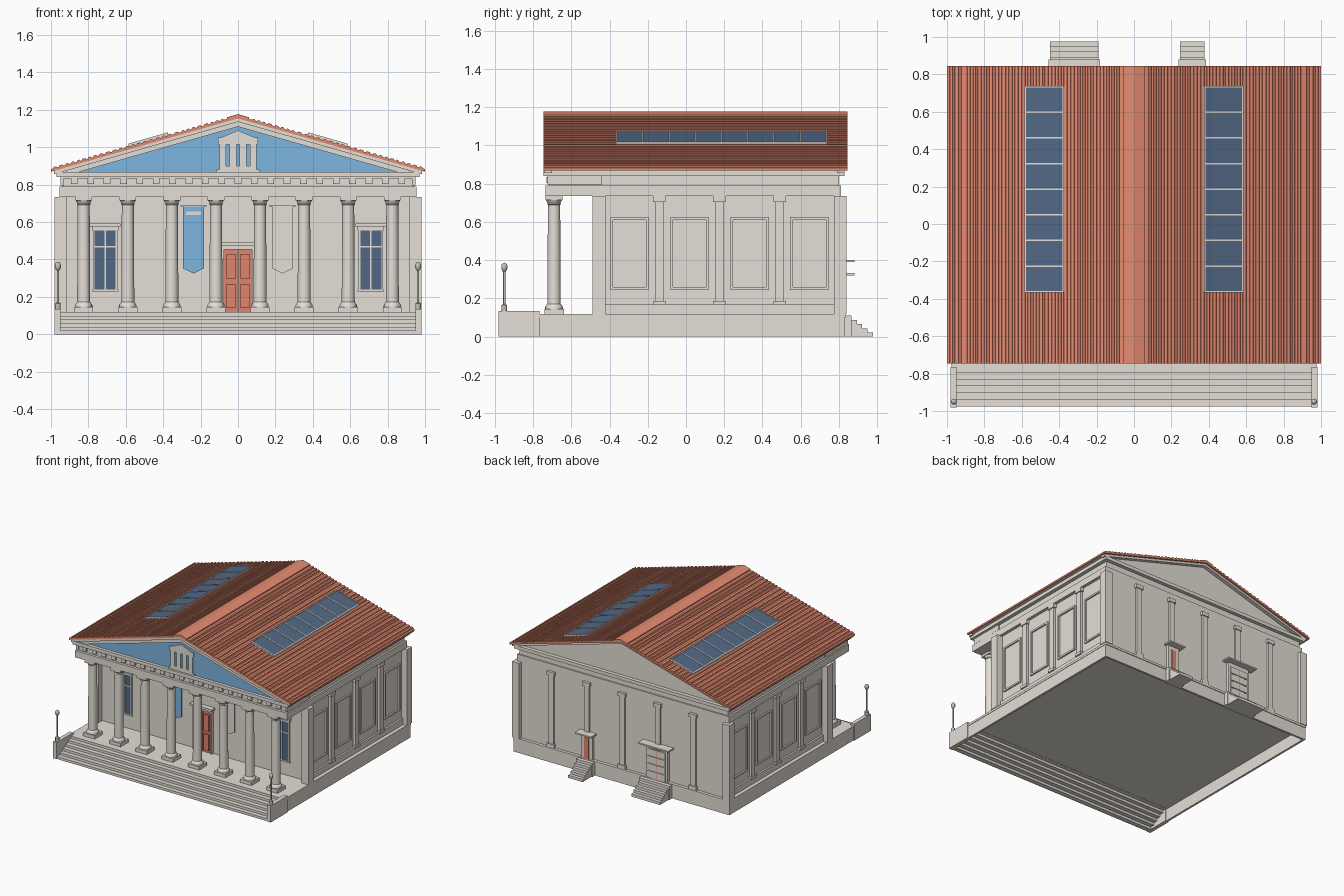
import bpy, bmesh, math, random
from mathutils import Matrix

random.seed(4)
cube = bpy.data.objects.get("Cube")
if cube:
    bpy.data.objects.remove(cube, do_unlink=True)


def material(name, r, g, b):
    mat = bpy.data.materials.new(name)
    mat.use_nodes = True
    mat.diffuse_color = (r, g, b, 1)
    mat.node_tree.nodes["Principled BSDF"].inputs["Base Color"].default_value = (r, g, b, 1)
    return mat


STONE = material("pale stone", .78, .74, .675)
TILE = material("terracotta tile", .78, .26, .165)
DOOR = material("door red", .74, .235, .16)
SKY = material("pediment blue", .2, .465, .75)
GLASS = material("dark glass", .085, .14, .235)
METAL = material("lamp grey", .55, .53, .5)

FLOOR, BEAM, CORNICE, EAVE = .118, .735, .84, .868   # main heights
FRONT, WALL, BACK = -.745, -.44, .845                # main depths


def finish(name, bm, mat, mirror=False):
    bmesh.ops.recalc_face_normals(bm, faces=bm.faces)
    mesh = bpy.data.meshes.new(name)
    bm.to_mesh(mesh)
    bm.free()
    mesh.materials.append(mat)
    obj = bpy.data.objects.new(name, mesh)
    bpy.context.collection.objects.link(obj)
    if mirror:
        obj.modifiers.new("Mirror", "MIRROR")
    return obj


def box(x0, x1, y0, y1, z0, z1):
    return [(x0, z0), (x1, z0), (x1, z1), (x0, z1)], y0, y1


def roof_z(x):
    return 1.172 - .285 * abs(x)


def slab(x0, x1, y0, y1, low, high, taper=0):
    """Board that follows the roof, offset up or down, with its top narrowed."""
    a, b = roof_z(x0), roof_z(x1)
    return [(x0, a + low), (x1, b + low), (x1 - taper, roof_z(x1 - taper) + high),
            (x0 + taper, roof_z(x0 + taper) + high)], y0, y1


def part(name, mat, pieces, mirror=False):
    """One object made of prisms: an x-z outline pushed from y0 to y1."""
    bm = bmesh.new()
    for outline, y0, y1 in pieces:
        near = [bm.verts.new((x, y0, z)) for x, z in outline]
        far = [bm.verts.new((x, y1, z)) for x, z in outline]
        bm.faces.new(near)
        bm.faces.new(far[::-1])
        for i in range(len(near)):
            j = (i + 1) % len(near)
            bm.faces.new((near[i], far[i], far[j], near[j]))
    return finish(name, bm, mat, mirror)


def lathe(name, mat, profile, x, y, sides=20):
    bm = bmesh.new()
    verts = [bm.verts.new((r, 0, z)) for r, z in profile]
    edges = [bm.edges.new(pair) for pair in zip(verts, verts[1:])]
    bmesh.ops.spin(bm, geom=verts + edges, cent=(0, 0, 0), axis=(0, 0, 1),
                   angle=math.tau, steps=sides, use_duplicate=False)
    bmesh.ops.remove_doubles(bm, verts=bm.verts, dist=.0005)
    bmesh.ops.transform(bm, matrix=Matrix.Translation((x, y, 0)), verts=bm.verts)
    obj = finish(name, bm, mat)
    bpy.ops.object.select_all(action="DESELECT")
    obj.select_set(True)
    bpy.context.view_layer.objects.active = obj
    bpy.ops.object.shade_smooth_by_angle(angle=math.radians(35))


# Hollow platform, open-backed front steps and cheek walls
part("platform", STONE, [box(-.975, .975, -.77, .835, .1, FLOOR)])
part("platform_side", STONE, [box(.955, .972, -.77, .83, 0, .1)], True)
part("platform_back", STONE, [box(-.96, .96, .813, .83, 0, .1)])
part("front_steps", STONE, [box(-.95, .95, -.975 + .036 * i, -.935 + .036 * i, .0197 * i, .0197 * (i + 1))
                            for i in range(6)])
part("cheek_wall", STONE, [box(.948, .98, -.98, -.765, 0, .135)], True)

# Lamps on the cheek walls
for side, label in ((1, "left"), (-1, "right")):
    lathe(label + "_lamp", METAL, [(0, .135), (.015, .135), (.015, .165), (.006, .17), (.006, .34),
          (.011, .345), (.016, .358), (.016, .372), (.01, .383), (0, .388)], side * .963, -.95, 12)

# Hall with corner piers and plinth
part("hall", STONE, [box(-.93, .93, WALL, .81, FLOOR, BEAM)])
part("front_pier", STONE, [box(.915, .98, -.49, -.42, FLOOR, BEAM)], True)
part("back_pier", STONE, [box(.915, .98, .775, .84, FLOOR, BEAM)], True)
part("side_plinth", STONE, [box(.92, .945, -.43, .78, FLOOR, .17)], True)

# Side pilasters and framed panels
for y in (-.14, .175, .49):
    part("side_pilaster", STONE, [box(.92, .95, y - .023, y + .023, .17, BEAM),
         box(.92, .958, y - .033, y + .033, .705, BEAM),
         box(.92, .958, y - .033, y + .033, .165, .187)], True)
for y in (-.295, .018, .333, .645):
    w, low, high, t = .1, .245, .625, .014
    part("side_panel", STONE, [box(.92, .942, y - w, y + w, low, low + t),
         box(.92, .942, y - w, y + w, high - t, high),
         box(.92, .942, y - w, y - w + t, low, high),
         box(.92, .942, y + w - t, y + w, low, high)], True)

# Back pilasters
for i in range(-2, 3):
    x = .32 * i
    part("back_pilaster", STONE, [box(x - .023, x + .023, .8, .825, FLOOR, BEAM),
         box(x - .033, x + .033, .8, .832, .705, BEAM),
         box(x - .033, x + .033, .8, .832, FLOOR, .15)])

# Back doors with canopies and stairs
for label, x, half, wide, top in (("small", .312, .04, .073, .32), ("large", -.32, .085, .137, .39)):
    part(label + "_back_door_frame", STONE, [box(x - half - .012, x + half + .012, .8, .832, FLOOR, top)])
    part(label + "_back_door", DOOR, [box(x - half / 2, x + half / 2, .83, .835, FLOOR, top - .03)])
    part(label + "_canopy", STONE, [box(x - wide, x + wide, .8, .88, top, top + .012)])
    part(label + "_back_stairs", STONE, [box(x - wide, x + wide, .81, .865, 0, .11)] +
         [box(x - wide + .008, x + wide - .008, .82, .865 + .028 * i, 0, .11 - .022 * i)
          for i in range(1, 5)])
part("large_back_door_panels", STONE, [box(x + s * .042 - .038, x + s * .042 + .038, .83, .84,
     .122 + .06 * i, .175 + .06 * i) for s in (-1, 1) for i in range(4)])

# Portico columns
for i in range(8):
    x, y = (i - 3.5) * .2357, -.69
    part("column_blocks", STONE, [box(x - .051, x + .051, y - .051, y + .051, FLOOR, .146),
         box(x - .045, x + .045, y - .045, y + .045, .715, BEAM)])
    lathe("column", STONE, [(.046, .14), (.046, .155), (.04, .166), (.035, .172), (.032, .69),
          (.037, .694), (.034, .7), (.043, .717)], x, y)

# Entablature with frieze blocks
part("architrave", STONE, [box(-.955, .955, -.735, .81, BEAM, .79)])
part("frieze", STONE, [box(-.94, .94, -.715, .80, .785, CORNICE),
                       box(-.95, .95, -.725, -.44, .832, CORNICE)])
part("frieze_blocks", STONE, [box(.0875 * i - .018, .0875 * i + .018, -.73, -.71, .803, .834)
                              for i in range(-10, 11)])
part("frieze_side", STONE, [box(.93, .95, -.725, -.44, .795, .833)], True)
part("cornice", STONE, [box(-.97, .97, FRONT, .83, CORNICE, EAVE)])

# Gables: core, blue field and raking cornices
part("gable_core", STONE, [([(-.99, EAVE), (.99, EAVE), (0, 1.15)], -.715, .80)])
part("front_gable_field", SKY, [([(-.9, EAVE), (.9, EAVE), (0, 1.125)], -.72, -.713)])
part("raking_cornice", STONE, [slab(0, .985, -.742, -.70, -.036, -.015),
                               slab(0, .92, -.733, -.70, -.062, -.034),
                               slab(0, .985, .79, .83, -.036, -.015)], True)

# Small temple relief on the gable
near, far = -.729, -.719
part("temple_relief", STONE, [box(-.115, .115, near, far, EAVE, .882),
     box(-.1, .1, near, far, .882, .9), box(-.108, .108, near, far, 1.015, 1.052),
     ([(-.09, 1.052), (.09, 1.052), (0, 1.09)], near, far)] +
     [box(x - .018, x + .018, near, far, .9, 1.015) for x in (-.081, -.027, .027, .081)])

# Roof deck, raised ribs and ridge
part("roof_deck", TILE, [slab(0, 1, FRONT, BACK, -.018, -.004)], True)
ribs, x = [], .075
while x < .97:
    width = random.uniform(.018, .026)
    ribs.append(slab(x, min(x + width, 1), FRONT, BACK, -.008, .003, .004))
    x += width + random.uniform(.006, .014)
part("roof_ribs", TILE, ribs, True)
part("ridge_cap", TILE, [slab(0, .06, FRONT, BACK, -.01, .005)], True)

# Skylights
left, right, start, pitch = .378, .582, -.362, .137
end = start + 8 * pitch
part("skylight_glass", GLASS, [slab(left, right, start, end, -.01, .010)], True)
part("skylight_frame", STONE,
     [slab(left, right, start + pitch * i - .004, start + pitch * i + .004, -.01, .014) for i in range(9)] +
     [slab(x - .004, x + .004, start, end, -.01, .014) for x in (left, right)], True)

# Front windows
x, w, low, high, y = .71, .056, .24, .555, WALL - .012
part("window_glass", GLASS, [box(x - w, x + w, WALL - .006, WALL, low, high)], True)
part("window_frame", STONE, [box(x - w - .01, x - w, y, WALL, low, high),
     box(x + w, x + w + .01, y, WALL, low, high), box(x - .004, x + .004, y, WALL, low, high),
     box(x - w, x + w, y, WALL, .463, .472), box(x - .07, x + .07, y, WALL, low - .012, low),
     box(x - .07, x + .07, y, WALL, high, .575), box(x - .082, x + .082, y - .015, WALL, .575, .592)], True)

# Main double door
part("main_door", DOOR, [box(.002, .074, y, WALL, FLOOR, .452)], True)
part("main_door_panels", DOOR, [box(.014, .062, y - .014, WALL, a, b)
                                for a, b in ((.14, .27), (.295, .43))], True)
part("main_door_frame", STONE, [box(.074, .086, y - .01, WALL, FLOOR, .455)], True)
part("main_door_lintel", STONE, [box(-.09, .09, y - .01, WALL, .452, .475),
                                 box(-.1, .1, y - .03, WALL, .475, .492)])

# Hanging banners
for label, x, mat in (("blue", -.238, SKY), ("pale", .238, STONE)):
    w = .056
    part(label + "_banner", mat, [([(x - w, .685), (x - w, .352), (x, .325), (x + w, .352), (x + w, .685)],
                                   -.465, -.458)])
    part(label + "_banner_rod", STONE, [box(x - .07, x + .07, -.47, -.453, .682, .692),
         box(x - .004, x + .004, -.46, WALL, .682, .692)])
part("banner_stripe", STONE, [box(-.278, -.198, -.468, -.464, .638, .655)])
